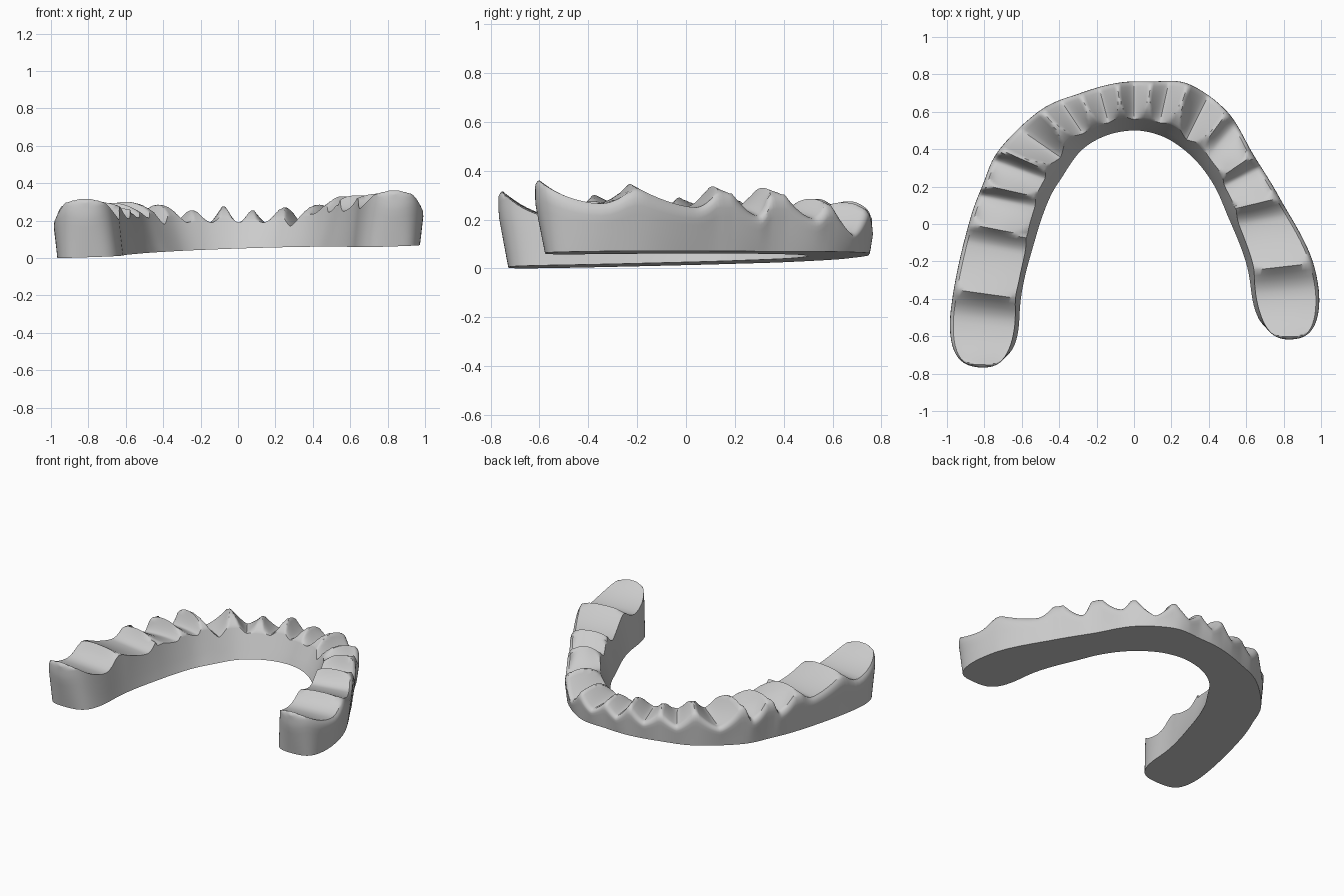
import bpy
import bmesh
from math import pi, cos
from mathutils import Vector

cube = bpy.data.objects.get("Cube")
if cube:
    bpy.data.objects.remove(cube, do_unlink=True)

# Arch stations at the ridges between neighbouring pockets:
# outer x, outer y, inner x, inner y, ridge height
stations = [
    (-1.015, -.77, -.615, -.785, .325), (-.965, -.35, -.605, -.40, .30),
    (-.885, 0, -.525, -.07, .29), (-.81, .21, -.455, .13, .295),
    (-.72, .40, -.385, .25, .30), (-.50, .61, -.29, .385, .285),
    (-.29, .70, -.18, .46, .255), (-.09, .755, -.06, .495, .275),
    (.09, .763, .06, .495, .255), (.29, .75, .19, .45, .27),
    (.50, .60, .32, .35, .285), (.64, .37, .42, .22, .33),
    (.78, .14, .49, .07, .335), (.96, -.21, .61, -.25, .345),
    (1.02, -.625, .645, -.63, .37)]
floors = [.205, .21, .215, .215, .18, .19, .19, .19, .19, .17, .235, .245, .25, .265]
LAST = len(floors) - 1
STEPS, ACROSS = 20, 18
WALL = (0, .2, .4, .6, .75, .87, .95, 1)


def base_height(p):
    """Tilted flat underside."""
    return .043 + .034 * p.x + .0157 * p.y


def spline(i, t, first):
    """Smooth curve through the outer (first=0) or inner (first=2) points."""
    def point(j):
        j = min(max(j, 0), LAST + 1)
        return Vector(stations[j][first:first + 2])
    a, b, c, d = (point(i + k) for k in (-1, 0, 1, 2))
    return b + (c - a) * t / 2 + (a - 2.5 * b + 2 * c - d / 2) * t * t \
        + (1.5 * (b - c) + (d - a) / 2) * t ** 3


def pocket_height(i, t, v):
    """Scooped pocket between two ridges, v runs from outer to inner edge."""
    front = 4 <= i <= 9
    molar = i < 2 or i > 11
    low = .5 if front else (.7 if i < 4 else .3)
    s = (low - t) / low if t < low else (t - low) / (1 - low)
    side = abs(2 * v - 1)
    # The crest between pockets is domed across the arch
    ridge = stations[i][4] if t < low else stations[i + 1][4]
    ridge -= .025 * side ** 3 if molar else .055 * abs((v - .42) / .58) ** 2.2
    floor = floors[i]
    if front:
        floor -= .025 * (1 - v)
        narrow = .4 * v ** 2 + .1 * (1 - v) ** 4
    elif molar:
        narrow = .12 * side ** 4
    else:
        floor -= .03 * (1 - v) ** 2
        narrow = .28 * side ** 4
    # The end pockets finish in a broad rim
    if (i == 0 and t < low) or (i == LAST and t > low):
        s *= 1.12
    s = min(s / (1 - narrow), 1)
    return floor + (ridge - floor) * s ** (1.35 if front else 1.7)


def ring(i, t):
    """One closed cross-section of the arch."""
    outer, inner = spline(i, t, 0), spline(i, t, 2)
    width = (outer - inner).length
    # Round the two free ends
    tip = 1.0
    if i == 0:
        tip = min(t / .75, 1)
    elif i == LAST:
        tip = min((1 - t) / .75, 1)
    w = max(1 - (1 - tip) ** 2, 0) ** .5
    front = min(max(((outer.y + inner.y) / 2 + .3) / .9, 0), 1)
    lean = .06 + .27 * front ** 1.3
    flare = .02 - .006 * front

    def place(a, z, k):
        p = outer.lerp(inner, .5 + (a - .5) * w)
        p.y += (.05 * (1 - k) + .05 * max(k - .8, 0)) * (1 - tip) ** 2
        return Vector((p.x, p.y, z if k else base_height(p)))

    def top(v):
        return pocket_height(i, t, v) - .03 * (1 - tip) ** 12

    zb = base_height((outer + inner) / 2)
    z_out, z_in = top(0), top(1)

    def outer_share(k):
        return (flare * (1 - min(k / .8, 1)) + .5 * max(k - .8, 0) ** 2) / width

    def inner_share(z):
        return 1 - lean * (z - zb) / .2

    verts = [place(outer_share(k), zb + (z_out - zb) * k, k) for k in WALL]
    for n in range(1, ACROSS):
        v = n / ACROSS
        a = outer_share(1) + (inner_share(z_in) - outer_share(1)) * v
        verts.append(place(a, top(v), 1))
    for k in reversed(WALL):
        z = zb + (z_in - zb) * k
        verts.append(place(inner_share(z), z, k))
    return verts


# Sweep the cross-sections along the arch, closer together at the free ends
rings = []
for i in range(LAST + 1):
    for n in range(STEPS):
        t = n / STEPS
        if i == 0:
            t = 1 - cos(t * pi / 2)
        elif i == LAST:
            t = cos((1 - t) * pi / 2)
        rings.append(ring(i, t))
rings.append(ring(LAST, 1))

bm = bmesh.new()
loops = [[bm.verts.new(p) for p in r] for r in rings]
for a, b in zip(loops, loops[1:]):
    for j in range(len(a)):
        k = (j + 1) % len(a)
        bm.faces.new((a[j], a[k], b[k], b[j]))
# Close the free ends where both walls meet
for end in (loops[0], loops[-1]):
    bmesh.ops.remove_doubles(bm, verts=end, dist=.012)
bmesh.ops.recalc_face_normals(bm, faces=bm.faces)
mesh = bpy.data.meshes.new("dental_arch_splint")
bm.to_mesh(mesh)
bm.free()
splint = bpy.data.objects.new("dental_arch_splint", mesh)
bpy.context.collection.objects.link(splint)

# Plain grey material
grey = bpy.data.materials.new("light_grey")
grey.use_nodes = True
colour = (.6, .6, .6, 1)
grey.diffuse_color = colour
grey.node_tree.nodes["Principled BSDF"].inputs["Base Color"].default_value = colour
mesh.materials.append(grey)

# Smooth walls with crisp ridges
bpy.ops.object.select_all(action='DESELECT')
splint.select_set(True)
bpy.context.view_layer.objects.active = splint
bpy.ops.object.shade_smooth_by_angle(angle=.75)
